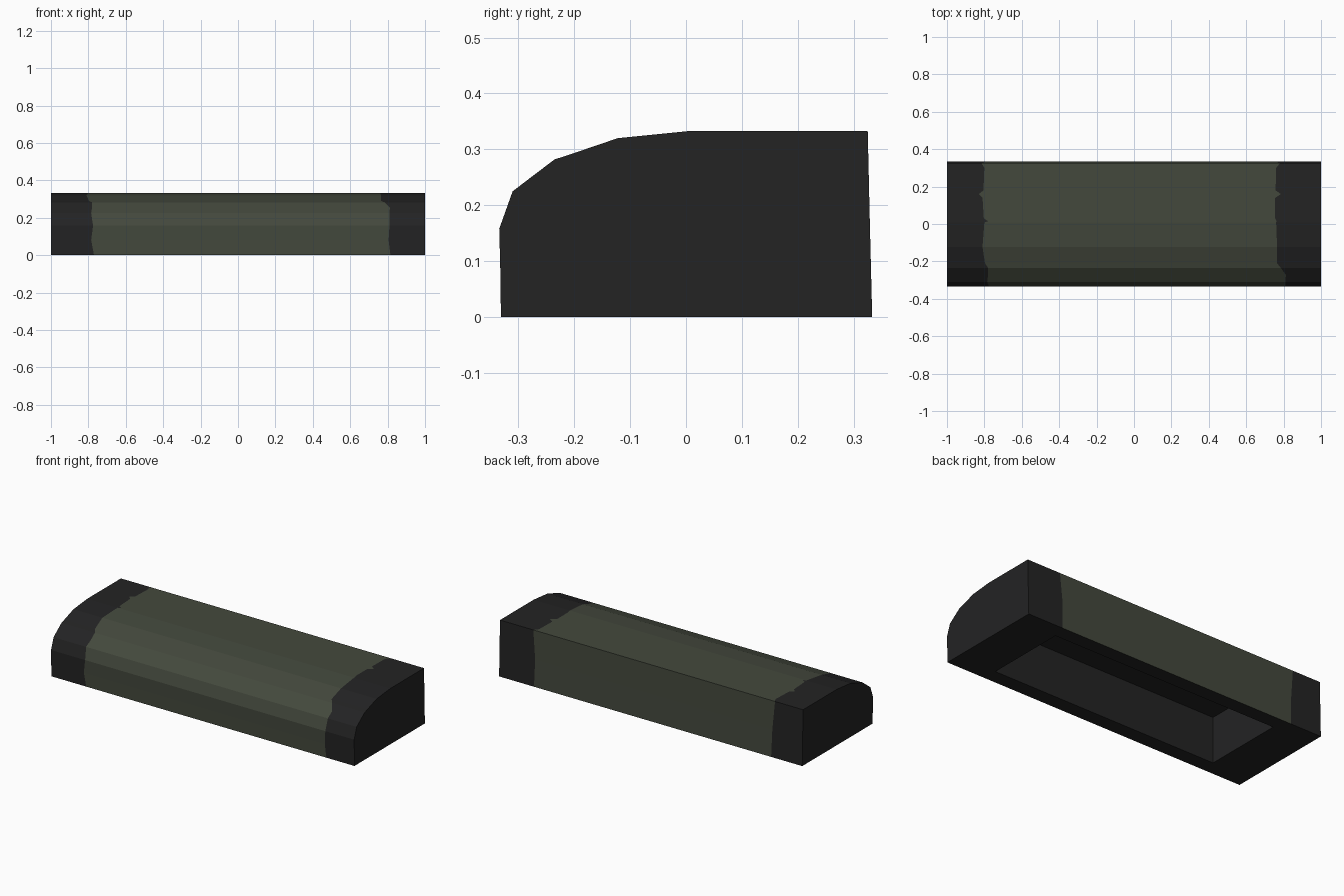
import bpy, bmesh

if "Cube" in bpy.data.objects:
    bpy.data.objects.remove(bpy.data.objects["Cube"])


def material(name, rgb):
    m = bpy.data.materials.new(name)
    m.diffuse_color = (*rgb, 1.0)
    m.use_nodes = True
    m.node_tree.nodes["Principled BSDF"].inputs["Base Color"].default_value = m.diffuse_color
    return m


black = material("charcoal black", (0.0168, 0.0168, 0.0172))
olive = material("dull olive", (0.057, 0.066, 0.046))

# Cross-section from front bottom, over the top, to back bottom:
# y, z, then the ragged left and right limits (x) of the olive band
rows = [
    (-.331, 0, -.77, .815), (-.332, .08, -.785, .805), (-.334, .158, -.775, .81),
    (-.31, .225, -.785, .81), (-.272, .254, -.78, .812), (-.235, .282, -.78, .785),
    (-.21, .29, -.797, .765), (-.122, .32, -.81, .765), (.008, .333, -.80, .76),
    (.015, .333, -.78, .762), (.03, .333, -.803, .755), (.14, .333, -.81, .755),
    (.16, .333, -.83, .785), (.18, .333, -.805, .757), (.30, .333, -.80, .76),
    (.325, .333, -.815, .78), (.329, .16, -.80, .765), (.333, 0, -.795, .77),
]

bm = bmesh.new()
grid = [[bm.verts.new((x, y, z)) for x in (-1, a, b, 1)] for y, z, a, b in rows]

# Outer shell: dark ends with the olive band between
for lo, hi in zip(grid, grid[1:]):
    for c in range(3):
        f = bm.faces.new((lo[c], lo[c + 1], hi[c + 1], hi[c]))
        f.material_index = 1 if c == 1 else 0

# Flat end caps
for c in (0, 3):
    bm.faces.new([r[c] for r in grid])

# Underside rim and rectangular recess
corners = [(-.745, -.243), (.745, -.243), (.745, .247), (-.745, .247)]
rim = [bm.verts.new((x, y, 0)) for x, y in corners]
roof = [bm.verts.new((x, y, .275)) for x, y in corners]
front, back = grid[0], grid[-1]
bm.faces.new(front + [rim[1], rim[0]])
bm.faces.new(back + [rim[2], rim[3]])
bm.faces.new((front[0], rim[0], rim[3], back[0]))
bm.faces.new((front[3], rim[1], rim[2], back[3]))
for i in range(4):
    j = (i + 1) % 4
    bm.faces.new((rim[i], rim[j], roof[j], roof[i]))
bm.faces.new(roof)

bmesh.ops.recalc_face_normals(bm, faces=bm.faces[:])
mesh = bpy.data.meshes.new("hollow_rounded_block")
bm.to_mesh(mesh)
bm.free()
mesh.materials.append(black)
mesh.materials.append(olive)
block = bpy.data.objects.new("hollow_rounded_block", mesh)
bpy.context.collection.objects.link(block)
